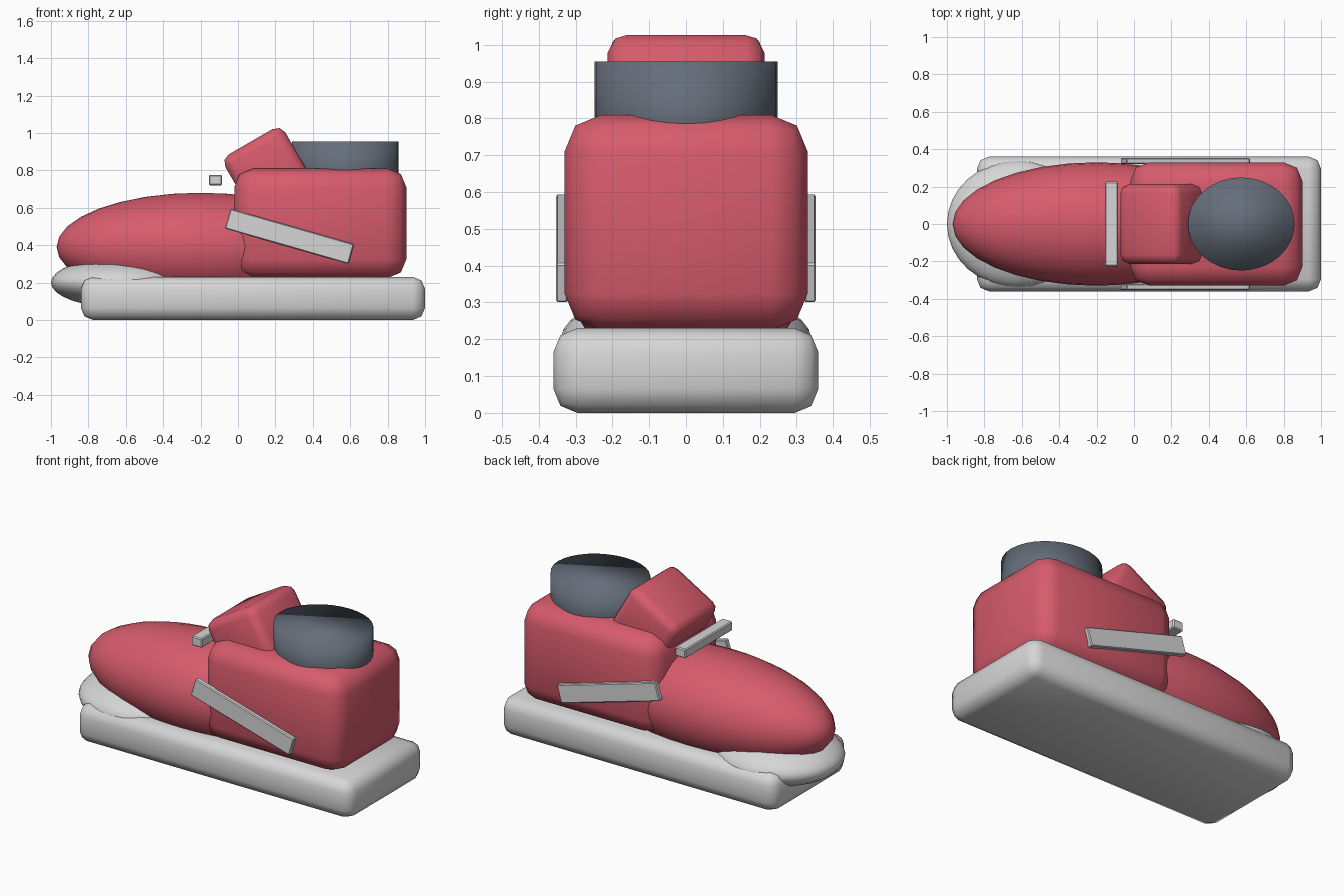
import bpy, math

if "Cube" in bpy.data.objects:
    bpy.data.objects.remove(bpy.data.objects["Cube"])


def material(name, rgb):
    m = bpy.data.materials.new(name)
    m.diffuse_color = (*rgb, 1)
    m.use_nodes = True
    m.node_tree.nodes["Principled BSDF"].inputs["Base Color"].default_value = m.diffuse_color
    return m


RED = material("soft_red", (0.68, 0.105, 0.15))
GREY = material("light_grey", (0.67, 0.67, 0.67))
DARK = material("slate", (0.13, 0.155, 0.195))


def finish(name, mat, smooth=True):
    ob = bpy.context.object
    ob.name = name
    ob.data.materials.append(mat)
    if smooth:
        bpy.ops.object.shade_smooth()
    return ob


def box(name, mat, center, size, bevel, segments=2, tilt=0.0, smooth=True):
    """Rounded box, tilted about the y axis (degrees)."""
    bpy.ops.mesh.primitive_cube_add(size=1, location=center)
    ob = bpy.context.object
    ob.scale = size
    bpy.ops.object.transform_apply(location=False, rotation=False, scale=True)
    ob.rotation_euler[1] = math.radians(tilt)
    mod = ob.modifiers.new("rounding", 'BEVEL')
    mod.width = bevel
    mod.segments = segments
    mod.limit_method = 'ANGLE'
    return finish(name, mat, smooth)


def ellipsoid(name, mat, center, radii):
    bpy.ops.mesh.primitive_uv_sphere_add(segments=32, ring_count=16, location=center)
    bpy.context.object.scale = radii
    return finish(name, mat)


# Sole and the toe bumper bulging out of its front
box("sole", GREY, (0.08, 0, 0.115), (1.84, 0.72, 0.23), 0.065)
ellipsoid("toe_bumper", GREY, (-0.62, 0, 0.20), (0.38, 0.34, 0.135))

# Upper: rounded toe and boxy heel
ellipsoid("toe", RED, (-0.20, 0, 0.39), (0.77, 0.33, 0.29))
box("heel", RED, (0.44, 0, 0.517), (0.92, 0.66, 0.585), 0.1)

# Tongue leaning over the instep
box("tongue", RED, (0.168, 0, 0.78), (0.37, 0.426, 0.40), 0.05, tilt=-30)

# Ankle collar
bpy.ops.mesh.primitive_cylinder_add(vertices=32, radius=1, depth=1, location=(0.573, 0, 0.805))
bpy.context.object.scale = (0.285, 0.249, 0.30)
finish("collar", DARK)

# Lace bar and the slanted side stripes
box("lace_bar", GREY, (-0.12, 0, 0.748), (0.07, 0.452, 0.056), 0.006, 1, smooth=False)
for side, label in ((-1, "right"), (1, "left")):
    box(f"side_stripe_{label}", GREY, (0.275, side * 0.337, 0.447),
        (0.687, 0.033, 0.11), 0.005, 1, tilt=16, smooth=False)
